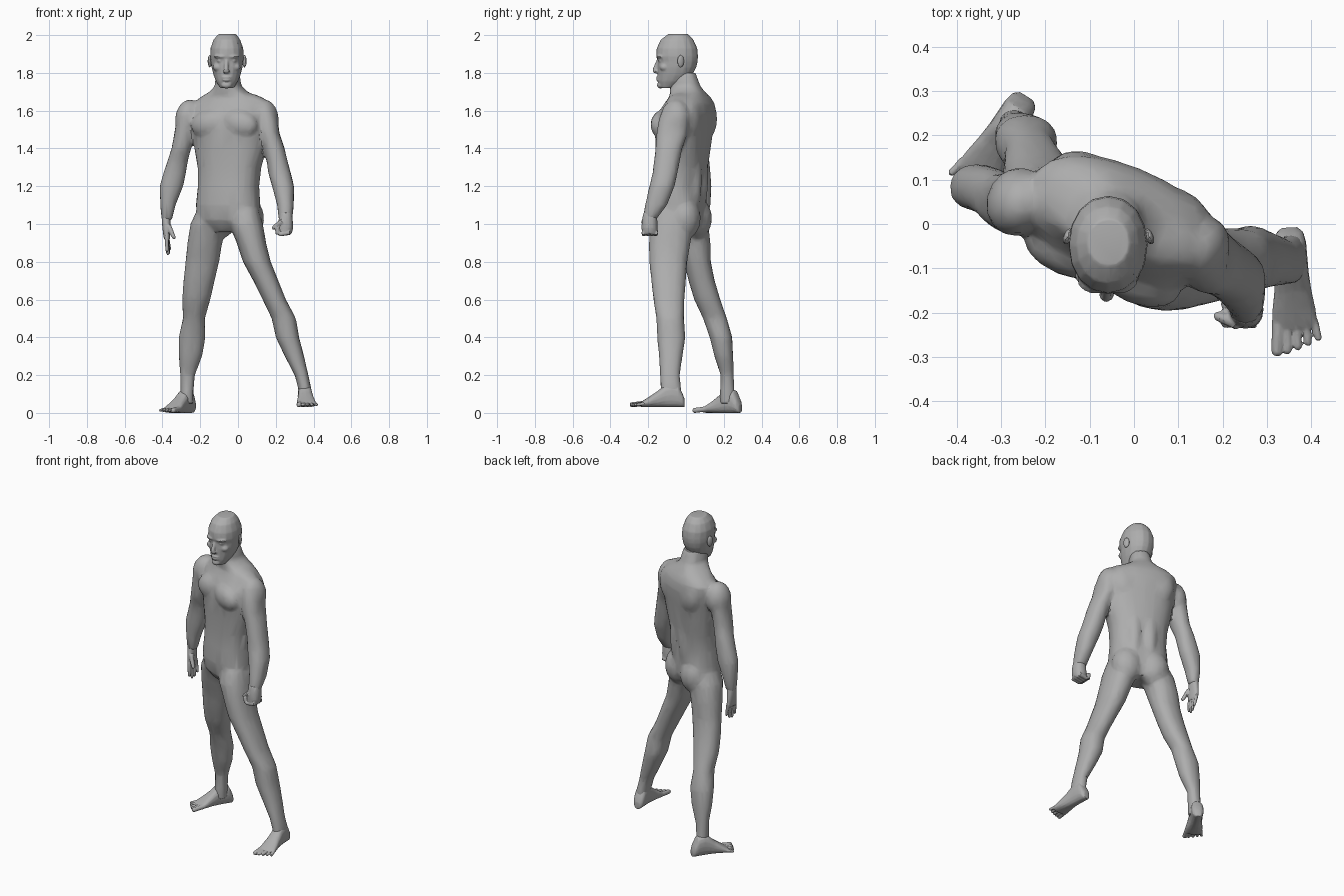
import bpy, bmesh, math
from mathutils import Matrix, Vector

skin = bpy.data.materials.new("grey_skin")
skin.diffuse_color = (0.42, 0.42, 0.42, 1)
YAW = math.radians(-22)                      # twist of the trunk
U = Vector((math.cos(YAW), math.sin(YAW), 0))   # trunk sideways
F = Vector((math.sin(YAW), -math.cos(YAW), 0))  # trunk forwards
Z = Vector((0, 0, 1))


def loft(bm, rings, n=16, p=0.85):
    """Skin a tube over rings of (centre, half axis a, half axis b)."""
    def sq(v):
        return math.copysign(abs(v) ** p, v)
    loops = []
    for c, a, b in rings:
        ts = [2 * math.pi * i / n for i in range(n)]
        loops.append([bm.verts.new(c + a * sq(math.cos(t)) + b * sq(math.sin(t))) for t in ts])
    for l0, l1 in zip(loops, loops[1:]):
        for i in range(n):
            j = (i + 1) % n
            bm.faces.new((l0[i], l0[j], l1[j], l1[i]))
    bm.faces.new(loops[0][::-1])
    bm.faces.new(loops[-1])


def column(bm, rows, p=0.9):
    """Loft level sections given as (z, x0, x1, y0, y1)."""
    loft(bm, [(Vector(((x0 + x1) / 2, (y0 + y1) / 2, z)), Vector(((x1 - x0) / 2, 0, 0)),
               Vector((0, (y1 - y0) / 2, 0))) for z, x0, x1, y0, y1 in rows], p=p)


def blob(bm, c, r, yaw=0.0, tilt=0.0):
    m = (Matrix.Translation(c) @ Matrix.Rotation(yaw, 4, 'Z') @ Matrix.Rotation(tilt, 4, 'Y')
         @ Matrix.Diagonal((*r, 1)))
    bmesh.ops.create_uvsphere(bm, u_segments=14, v_segments=9, radius=1, matrix=m)


def digit(bm, p, q, r0, r1):
    """Tapered finger, toe or muscle with a rounded tip."""
    p, q = Vector(p), Vector(q)
    d = (q - p).normalized()
    a = d.orthogonal().normalized()
    b = d.cross(a)
    loft(bm, [(p.lerp(q, t), a * r, b * r) for t, r in
              ((0, r0), (0.5, (r0 + r1) / 2), (0.9, r1), (1, r1 * 0.5))], n=8, p=1)


def finish(name, bm, voxel, ratio, smooth=3):
    """Fuse the overlapping volumes into one faceted skin."""
    bmesh.ops.recalc_face_normals(bm, faces=bm.faces)
    me = bpy.data.meshes.new(name)
    bm.to_mesh(me)
    bm.free()
    ob = bpy.data.objects.new(name, me)
    bpy.context.collection.objects.link(ob)
    me.materials.append(skin)
    bpy.ops.object.select_all(action='DESELECT')
    ob.select_set(True)
    bpy.context.view_layer.objects.active = ob
    m = ob.modifiers.new("fuse", 'REMESH')
    m.mode, m.voxel_size = 'VOXEL', voxel
    m = ob.modifiers.new("soften", 'SMOOTH')
    m.factor, m.iterations = 0.5, smooth
    m = ob.modifiers.new("facet", 'DECIMATE')
    m.ratio = ratio
    for m in list(ob.modifiers):
        bpy.ops.object.modifier_apply(modifier=m.name)
    bpy.ops.object.shade_smooth_by_angle(angle=math.radians(25))


# Body: trunk and neck
bm = bmesh.new()
trunk = [(0.96, -.055, -.01, .08, .08), (1.02, -.055, -.02, .165, .115), (1.10, -.052, -.027, .174, .122),
         (1.20, -.05, -.025, .165, .117), (1.30, -.045, -.018, .172, .12), (1.40, -.04, -.015, .195, .128),
         (1.50, -.037, -.01, .21, .135), (1.58, -.037, .003, .215, .132), (1.635, -.042, .018, .205, .112),
         (1.67, -.046, .02, .16, .095), (1.70, -.05, .008, .10, .088), (1.73, -.052, -.005, .066, .082),
         (1.80, -.055, -.02, .058, .072)]
loft(bm, [(Vector((x, y, z)), U * w, -F * d) for z, x, y, w, d in trunk], n=24)
# Body: chest, belly, shoulder blades, back and buttocks
mid = Vector((-.04, -.012, 0))
for s in (-1, 1):
    blob(bm, mid + U * s * .085 + F * .085 + Z * 1.53, (.105, .058, .075), YAW, s * .2)
    blob(bm, mid + U * s * .038 + F * .085 + Z * 1.27, (.042, .038, .17), YAW)
    blob(bm, mid + U * s * .10 - F * .085 + Z * 1.55, (.09, .055, .11), YAW, s * .3)
    blob(bm, mid + U * s * .045 - F * .08 + Z * 1.25, (.045, .038, .19), YAW)
    blob(bm, mid + U * s * .08 - F * .04 + Z * 1.03, (.092, .082, .11), YAW)
    # Trapezius and collar slope
    blob(bm, mid + U * s * .11 + Z * 1.655 - F * .02, (.10, .065, .035), YAW, s * .25)
# Body: shoulder caps
blob(bm, (-.262, .05, 1.56), (.070, .08, .10), YAW, .15)
blob(bm, (.150, -.058, 1.56), (.064, .08, .10), YAW, -.15)
# Body: arms
column(bm, [(1.62, -.29, -.20, 0, .11), (1.55, -.327, -.22, -.025, .115), (1.48, -.337, -.232, -.02, .115),
            (1.40, -.352, -.248, -.01, .115), (1.33, -.375, -.266, .015, .125), (1.27, -.395, -.275, .025, .13),
            (1.20, -.415, -.29, .03, .135), (1.10, -.412, -.33, .04, .13), (1.02, -.405, -.35, .05, .115)])
column(bm, [(1.62, .08, .19, -.12, .015), (1.55, .095, .212, -.145, .02), (1.48, .11, .22, -.157, .01),
            (1.40, .133, .247, -.162, -.02), (1.33, .152, .264, -.17, -.033), (1.27, .16, .28, -.177, -.045),
            (1.20, .18, .297, -.194, -.06), (1.10, .207, .296, -.217, -.10), (1.02, .215, .287, -.23, -.16)])
# Body: legs
column(bm, [(1.08, -.215, -.07, -.07, .085), (1.0, -.252, -.06, -.075, .118), (.9, -.268, -.083, -.045, .13),
            (.8, -.278, -.10, -.012, .132), (.7, -.289, -.123, .013, .152), (.6, -.296, -.146, .043, .182),
            (.5, -.292, -.175, .09, .217), (.4, -.314, -.172, .125, .245), (.3, -.314, -.19, .15, .25),
            (.2, -.306, -.228, .183, .253), (.12, -.305, -.235, .18, .257), (.05, -.305, -.235, .18, .265)])
column(bm, [(1.08, -.04, .11, -.165, .03), (1.0, -.047, .132, -.192, .04), (.9, -.007, .149, -.197, .024),
            (.8, .026, .174, -.195, .007), (.7, .08, .214, -.184, 0), (.6, .13, .254, -.173, -.008),
            (.5, .178, .307, -.157, -.01), (.4, .20, .324, -.153, -.003), (.3, .247, .35, -.143, -.018),
            (.2, .30, .373, -.138, -.033), (.13, .318, .388, -.135, -.025), (.08, .32, .388, -.135, -.02)])
finish("body", bm, 0.01, 0.11, 4)

# Head: skull and jaw
bm = bmesh.new()
column(bm, [(2.005, -.105, -.01, -.095, .012), (1.975, -.13, .012, -.135, .04), (1.93, -.146, .028, -.155, .06),
            (1.888, -.147, .031, -.158, .064), (1.862, -.145, .028, -.150, .062), (1.83, -.14, .024, -.152, .055),
            (1.79, -.13, .014, -.15, .035), (1.755, -.117, 0, -.149, 0), (1.72, -.095, -.022, -.138, -.06)], p=.95)
# Head: nose, lips, chin, brows, cheeks and eyes
digit(bm, (-.061, -.142, 1.875), (-.063, -.168, 1.808), .010, .013)
blob(bm, (-.062, -.160, 1.808), (.018, .015, .011))
for z in (1.776, 1.763):
    blob(bm, (-.061, -.146, z), (.025, .012, .007))
blob(bm, (-.061, -.136, 1.735), (.028, .018, .018))
for s in (-1, 1):
    blob(bm, (-.06 + s * .036, -.138, 1.886), (.034, .018, .010), s * .3)
    blob(bm, (-.06 + s * .035, -.133, 1.864), (.017, .014, .009))
    blob(bm, (-.06 + s * .046, -.114, 1.83), (.028, .026, .022))
finish("head", bm, 0.005, 0.2, 4)

# Ears
for side, x in (("right", -.149), ("left", .034)):
    bm = bmesh.new()
    blob(bm, (x, -.028, 1.862), (.010, .020, .034), .4 if x > 0 else -.4)
    finish(side + "_ear", bm, 0.005, 0.5, 1)

# Feet: heel to toe loft with five toes, big toe on the inner side
for side, heel, tip, base, inner in (("right", (-.242, .288), (-.385, .060), 0.0, 1),
                                     ("left", (.350, -.008), (.366, -.295), .03, -1)):
    bm = bmesh.new()
    h, t = Vector((*heel, base)), Vector((*tip, base))
    d = t - h
    w = Vector((-d.y, d.x, 0)).normalized() * inner
    rows = [(0, .018, .045), (.04, .031, .075), (.12, .036, .12), (.25, .037, .13), (.36, .038, .118),
            (.5, .042, .085), (.65, .049, .056), (.76, .052, .036), (.80, .050, .028)]
    loft(bm, [(h + d * k + Z * hh / 2, w * hw, Z * hh / 2) for k, hw, hh in rows], p=0.85)
    for i in range(5):
        off = w * (.039 - i * .0215)
        end = (1.0, .99, .965, .935, .9)[i]
        r = (.0145, .0105, .01, .0095, .009)[i]
        digit(bm, h + d * .74 + off * .95 + Z * .02, h + d * end + off * 1.12 + Z * .012, r, r * .95)
    finish(side + "_foot", bm, 0.004, 0.2, 1)

# Right hand: open, fingers hanging down
bm = bmesh.new()
column(bm, [(1.05, -.403, -.355, .055, .112), (1.0, -.402, -.358, .045, .118), (.96, -.398, -.36, .04, .122),
            (.92, -.392, -.36, .042, .12)])
for i in range(4):
    y = .05 + i * .021
    digit(bm, (-.377, y, .94), (-.376 + .005 * i, y - .004, (.852, .835, .84, .86)[i]), .0115, .009)
digit(bm, (-.368, .055, .99), (-.335, .03, .92), .015, .01)
finish("right_hand", bm, 0.004, 0.2, 1)

# Left hand: closed fist
bm = bmesh.new()
column(bm, [(1.06, .22, .285, -.225, -.155), (1.02, .215, .29, -.233, -.152), (.98, .21, .292, -.236, -.15),
            (.95, .215, .285, -.232, -.152)])
for i in range(4):
    y = -.223 + i * .021
    digit(bm, (.275, y, .955), (.215, y, .945), .013, .012)
    digit(bm, (.212, y, .945), (.205, y, .985), .012, .011)
digit(bm, (.235, -.225, 1.015), (.182, -.205, .975), .015, .011)
finish("left_hand", bm, 0.004, 0.2, 1)
